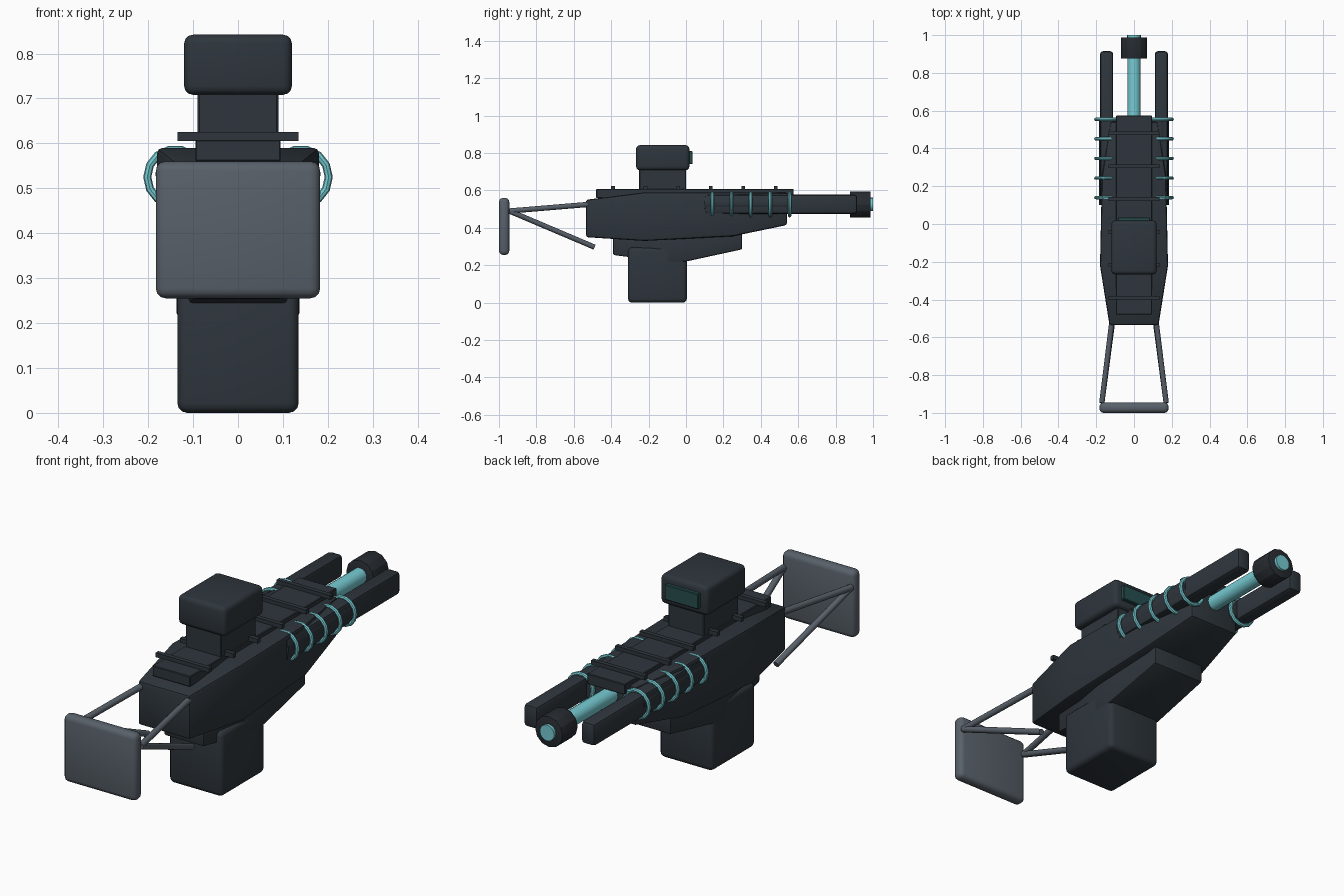
import bpy, bmesh, math
from mathutils import Vector

if "Cube" in bpy.data.objects:
    bpy.data.objects.remove(bpy.data.objects["Cube"])


def material(name, rgb):
    m = bpy.data.materials.new(name)
    m.diffuse_color = (*rgb, 1)
    m.use_nodes = True
    m.node_tree.nodes["Principled BSDF"].inputs["Base Color"].default_value = m.diffuse_color
    return m


DARK = material("dark slate", (0.027, 0.036, 0.045))
BLACK = material("near black", (0.02, 0.025, 0.031))
GREY = material("steel grey", (0.098, 0.118, 0.142))
TEAL = material("pale teal", (0.18, 0.60, 0.65))
GLASS = material("deep teal glass", (0.02, 0.075, 0.075))


def finish(ob, name, mat, bevel=0.0, segments=2):
    ob.name = name
    ob.data.materials.append(mat)
    bpy.ops.object.select_all(action='DESELECT')
    ob.select_set(True)
    bpy.context.view_layer.objects.active = ob
    if bevel:
        mod = ob.modifiers.new("bevel", 'BEVEL')
        mod.width, mod.segments = bevel, segments
        mod.limit_method = 'ANGLE'
        mod.angle_limit = math.radians(25)
        bpy.ops.object.modifier_apply(modifier="bevel")
    bpy.ops.object.shade_smooth_by_angle(angle=math.radians(35))
    return ob


def box(name, mat, x, y, z, bevel=0.0, segments=2):
    """Box from (min, max) pairs along each axis."""
    spans = (x, y, z)
    bpy.ops.mesh.primitive_cube_add(size=1)
    ob = bpy.context.object
    for v in ob.data.vertices:
        v.co = [(a + b) / 2 + c * (b - a) for c, (a, b) in zip(v.co, spans)]
    return finish(ob, name, mat, bevel, segments)


def rod(name, mat, p, q, r, sides=12, bevel=0.0):
    """Cylinder between two points."""
    p, q = Vector(p), Vector(q)
    bpy.ops.mesh.primitive_cylinder_add(
        vertices=sides, radius=r, depth=(q - p).length, location=(p + q) / 2,
        rotation=(q - p).to_track_quat('Z', 'Y').to_euler())
    return finish(bpy.context.object, name, mat, bevel)


def hull(name, mat, stations, bevel):
    """Loft of rectangles: (y, half width, bottom z, top z)."""
    bm = bmesh.new()
    rings = [[bm.verts.new(c) for c in
              ((-w, y, b), (w, y, b), (w, y, t), (-w, y, t))]
             for y, w, b, t in stations]
    for r, s in zip(rings, rings[1:]):
        for i in range(4):
            j = (i + 1) % 4
            bm.faces.new((r[i], r[j], s[j], s[i]))
    bm.faces.new(rings[0][::-1])
    bm.faces.new(rings[-1])
    bmesh.ops.recalc_face_normals(bm, faces=bm.faces)
    me = bpy.data.meshes.new(name)
    bm.to_mesh(me)
    bm.free()
    ob = bpy.data.objects.new(name, me)
    bpy.context.collection.objects.link(ob)
    return finish(ob, name, mat, bevel)


# Main housing, lower housing and grip block
hull("body", DARK, [(-0.535, 0.13, 0.35, 0.55), (-0.22, 0.18, 0.33, 0.59),
                    (0.25, 0.17, 0.355, 0.59), (0.54, 0.125, 0.415, 0.59)], 0.012)
hull("lower_body", DARK, [(-0.39, 0.10, 0.255, 0.38), (-0.08, 0.137, 0.215, 0.38),
                          (0.0, 0.137, 0.22, 0.38), (0.30, 0.132, 0.285, 0.40)], 0.008)
box("magazine", DARK, (-0.135, 0.135), (-0.31, 0.005), (0, 0.295), 0.022, 3)

# Top rail with cross slats
box("top_rail", DARK, (-0.095, 0.095), (-0.48, 0.575), (0.56, 0.608), 0.003, 1)
for i in range(6):
    y = -0.39 + 0.174 * i
    box("rail_slat", DARK, (-0.135, 0.135), (y - 0.01, y + 0.01), (0.605, 0.625))

# Sight
box("sight_neck", DARK, (-0.09, 0.09), (-0.25, 0.0), (0.60, 0.72), 0.004, 1)
box("sight_head", DARK, (-0.12, 0.12), (-0.267, 0.018), (0.708, 0.842), 0.02, 3)
box("sight_lens", GLASS, (-0.085, 0.085), (0.01, 0.034), (0.74, 0.81), 0.003, 1)

# Barrel and muzzle
rod("barrel", TEAL, (0, 0.50, 0.525), (0, 0.89, 0.525), 0.035, 16)
rod("muzzle", BLACK, (0, 0.876, 0.525), (0, 0.987, 0.525), 0.07, 12, 0.003)
rod("muzzle_core", TEAL, (0, 0.95, 0.525), (0, 1.0, 0.525), 0.036, 16)

# Shoulder pad
box("stock_pad", GREY, (-0.183, 0.183), (-1.0, -0.945), (0.255, 0.56), 0.022, 3)

for s in (-1, 1):
    # Side prongs with wrapped sleeves
    box("side_prong", DARK, sorted((s * 0.11, s * 0.18)), (0.10, 0.915),
        (0.475, 0.578), 0.016, 2)
    rod("coil_sleeve", DARK, (s * 0.132, 0.10, 0.532), (s * 0.132, 0.56, 0.532), 0.052, 16)
    for i in range(5):
        bpy.ops.mesh.primitive_torus_add(
            major_segments=14, minor_segments=8, major_radius=0.062, minor_radius=0.009,
            location=(s * 0.14, 0.14 + 0.1035 * i, 0.525), rotation=(math.pi / 2, 0, 0))
        finish(bpy.context.object, "coil_ring", TEAL)
    # Stock struts
    joint = (s * 0.17, -0.945, 0.49)
    rod("upper_strut", GREY, (s * 0.115, -0.50, 0.527), joint, 0.014)
    rod("lower_strut", GREY, (s * 0.11, -0.49, 0.297), joint, 0.014)
